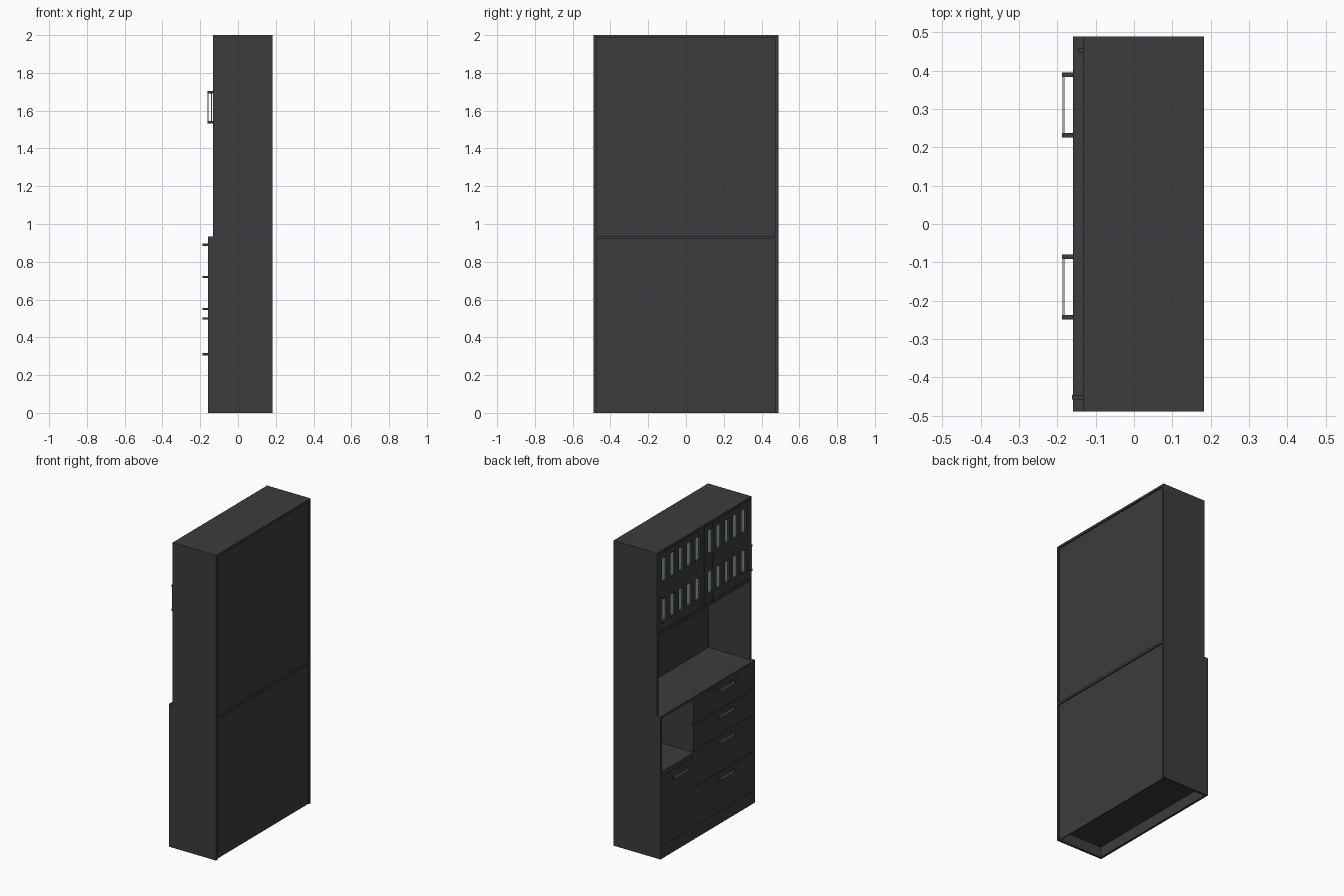
import bpy
import bmesh

cube = bpy.data.objects.get("Cube")
if cube:
    bpy.data.objects.remove(cube, do_unlink=True)


def material(name, color):
    m = bpy.data.materials.new(name)
    m.use_nodes = True
    m.diffuse_color = color
    m.node_tree.nodes["Principled BSDF"].inputs["Base Color"].default_value = color
    return m


CHARCOAL = material("charcoal", (0.045, 0.045, 0.045, 1))
TEAL = material("pale teal", (0.30, 0.50, 0.50, 1))


def boxes(name, parts, mat=CHARCOAL):
    """One object from boxes given as (x range, y range, z range)."""
    bm = bmesh.new()
    for ranges in parts:
        made = bmesh.ops.create_cube(bm, size=1)["verts"]
        for v in made:
            for i, (lo, hi) in enumerate(ranges):
                v.co[i] = lo if v.co[i] < 0 else hi
    mesh = bpy.data.meshes.new(name)
    bm.to_mesh(mesh)
    bm.free()
    mesh.materials.append(mat)
    ob = bpy.data.objects.new(name, mesh)
    bpy.context.collection.objects.link(ob)
    return ob


# Main dimensions: the cabinet opens toward -x
BACK, LOW, UP = 0.183, -0.158, -0.132
HALF, T = 0.49, 0.015
IN = HALF - T
COUNTER, TOP = 0.935, 2.0
SHELF = 1.465
PANEL = (BACK - 0.014, BACK - 0.008)
DIVIDER = 0.147
inner = (-IN, IN)

# Carcass
for label, s in (("left", 1), ("right", -1)):
    side = tuple(sorted((s * IN, s * HALF)))
    boxes(label + "_lower_side", [((LOW, BACK), side, (0, COUNTER - T))])
    boxes(label + "_upper_side", [((UP, BACK), side, (COUNTER, TOP - T))])
boxes("countertop", [((LOW - 0.001, BACK), (-HALF, HALF), (COUNTER - T, COUNTER))])
boxes("top_panel", [((UP, BACK), (-HALF, HALF), (TOP - T, TOP))])
boxes("lower_back", [(PANEL, inner, (0, COUNTER - T))])
boxes("upper_back", [(PANEL, inner, (COUNTER, TOP - T))])
boxes("bottom_panel", [((LOW + T, PANEL[0]), inner, (0.07, 0.085))])
boxes("plinth", [((LOW, LOW + T), inner, (0, 0.08))])
boxes("upper_shelf", [((UP, PANEL[0]), inner, (SHELF - T, SHELF))])

# Open compartment in the lower cabinet
boxes("niche_divider", [((LOW + T, PANEL[0]), (DIVIDER - T, DIVIDER), (0.085, COUNTER - T))])
boxes("niche_floor", [((LOW, PANEL[0]), (DIVIDER, IN), (0.54, 0.57))])


def handle(name, x, center, z, upright=False, length=0.17):
    """Two dark posts with a thin teal bar between them."""
    base = z if upright else center
    lo, hi = base - length / 2, base + length / 2

    def oriented(xr, along, half):
        across = center if upright else z
        band = (across - half, across + half)
        return (xr, band, along) if upright else (xr, along, band)

    reach = (x - 0.03, x)
    boxes(name + "_posts", [oriented(reach, (lo, lo + 0.012), 0.006),
                            oriented(reach, (hi - 0.012, hi), 0.006)])
    boxes(name + "_bar", [oriented((x - 0.029, x - 0.023), (lo + 0.012, hi - 0.012), 0.004)], TEAL)


# Drawer fronts
GAP = 0.0015
tops = [0.92, 0.75, 0.58, 0.34, 0.08]
fronts = [("drawer_%d" % (i + 1), -IN, DIVIDER, tops[i + 1], tops[i]) for i in range(4)]
fronts.append(("niche_drawer", DIVIDER, IN, 0.08, 0.53 + 0.01))
for name, y0, y1, z0, z1 in fronts:
    boxes(name, [((LOW, LOW + T), (y0 + GAP, y1 - GAP), (z0 + GAP, z1 - GAP))])
    grip = z1 - 0.04 if name == "niche_drawer" else z1 - 0.03
    handle(name + "_handle", LOW, (y0 + y1) / 2, grip)

# Lattice doors with recessed glass
SLAT, OPENING, BARS = 0.037, 0.05, 6
DOOR = (UP, UP + 0.02)
for label, start in (("left", 0.002), ("right", -0.474)):
    width = BARS * SLAT + (BARS - 1) * OPENING
    span = (start, start + width)
    slats = []
    for i in range(BARS):
        y = start + i * (SLAT + OPENING)
        slats.append((DOOR, (y, y + SLAT), (SHELF + 0.005, TOP - T - 0.002)))
    boxes(label + "_door_slats", slats)
    boxes(label + "_door_rails", [((UP + 0.0005, UP + 0.02), span, zr) for zr in
                                  ((SHELF + 0.005, 1.53), (1.675, 1.79), (1.945, TOP - T - 0.002))])
    boxes(label + "_door_glass", [((UP + 0.014, UP + 0.018), span, (1.5, 1.96))], TEAL)

# Upright door handles; the left one sits deeper in its door
handle("right_door_handle", UP, -0.452, 1.618, True)
handle("left_door_handle", UP + 0.017, 0.454, 1.618, True)
